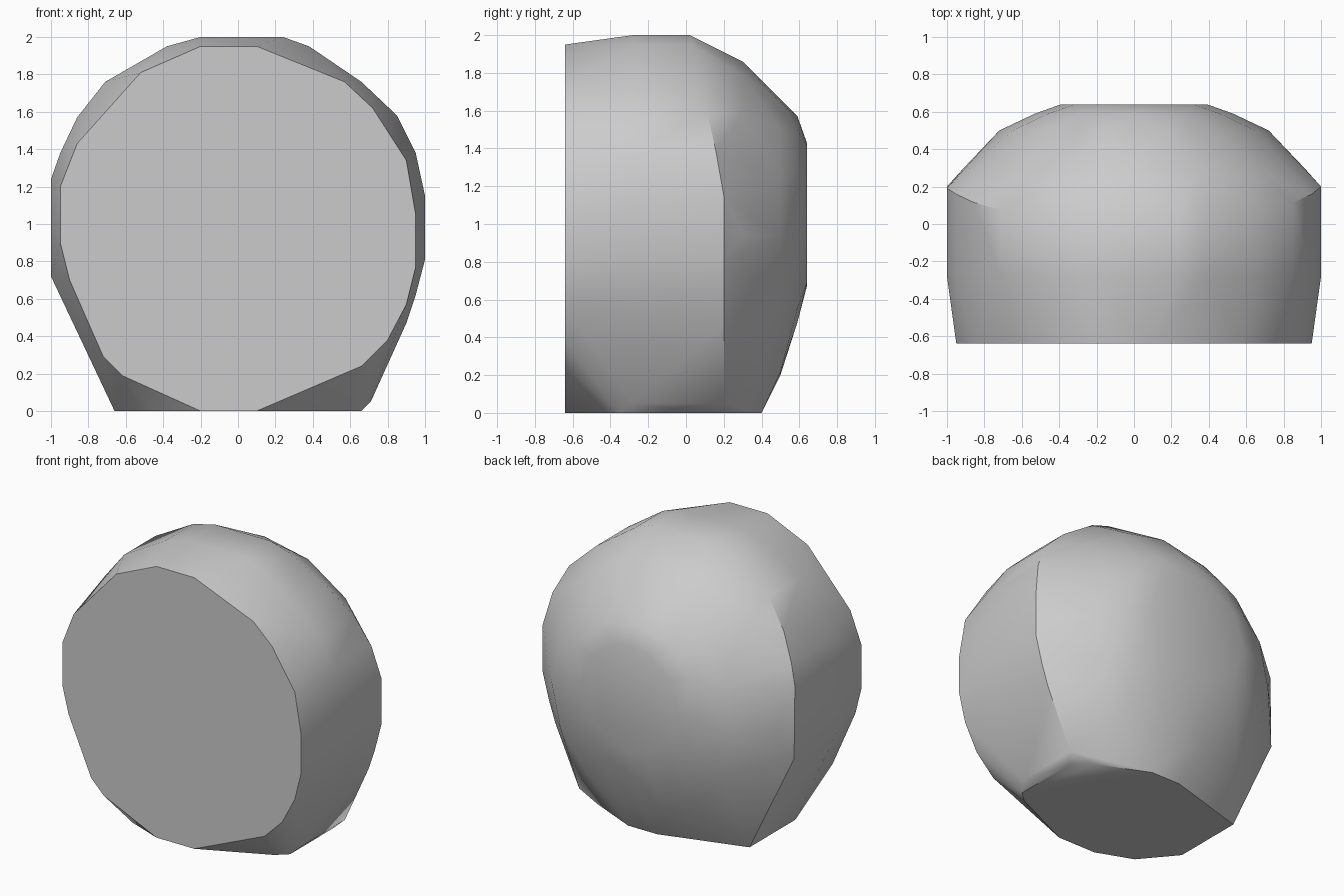
import bpy
import bmesh
from math import cos, sin, tau

cube = bpy.data.objects.get("Cube")
if cube:
    bpy.data.objects.remove(cube, do_unlink=True)

# Flat front outline (x, z)
FRONT = [(-.2, 1.95), (.1, 1.95), (.57, 1.76), (.72, 1.62), (.9, 1.34),
         (.95, 1.05), (.95, .77), (.9, .57), (.8, .38), (.66, .24),
         (.1, 0), (-.2, 0), (-.62, .19), (-.72, .29), (-.9, .7),
         (-.95, .9), (-.95, 1.2), (-.86, 1.43), (-.52, 1.81)]

# Widest outline around the body (x, z)
GIRTH = [(-.2, 2), (.24, 2), (.38, 1.95), (.66, 1.76), (.85, 1.58),
         (.95, 1.38), (1, 1.15), (1, .81), (.95, .62), (.9, .47),
         (.71, .05), (-1, .72), (-1, 1.24), (-.95, 1.38),
         (-.86, 1.57), (-.71, 1.76), (-.38, 1.95)]

# Flat base outline (x, y)
BASE = [(.58, -.42), (.66, -.35), (.66, .13), (.54, .24), (.18, .4),
        (-.05, .4), (-.66, .22), (-.66, -.3), (-.46, -.54)]

# Domed back: depth, half width, lowest and highest point, sides
BACK = [(.3, .91, .02, 1.86, 16), (.5, .72, .2, 1.66, 14),
        (.59, .53, .48, 1.57, 12), (.64, .39, .67, 1.43, 10)]


def oval(depth, half_width, low, high, sides):
    """Upright oval ring, with a vertex at each extreme."""
    middle, half_height = (low + high) / 2, (high - low) / 2
    turns = [tau * i / sides for i in range(sides)]
    return [(half_width * cos(t), depth, middle + half_height * sin(t))
            for t in turns] + [(0, depth, low), (0, depth, high)]


def rear_edge(z):
    """Depth of the shoulder crease, which moves forward near the top."""
    return .2 - .18 * max(0, z - 1.2) / .8


points = [(x, -.64, z) for x, z in FRONT]
points += [(x, -.28, z) for x, z in GIRTH]
points += [(x, rear_edge(z), z) for x, z in GIRTH]
points += [(x, y, 0) for x, y in BASE]
for ring in BACK:
    points += oval(*ring)

# Wrap the outlines in one faceted skin
bm = bmesh.new()
for point in points:
    bm.verts.new(point)
hull = bmesh.ops.convex_hull(bm, input=bm.verts)
loose = {g for g in hull["geom_interior"] + hull["geom_unused"]
         if isinstance(g, bmesh.types.BMVert)}
bmesh.ops.delete(bm, geom=list(loose), context="VERTS")
bmesh.ops.dissolve_limit(bm, angle_limit=.02, verts=bm.verts, edges=bm.edges)
bmesh.ops.recalc_face_normals(bm, faces=bm.faces)

mesh = bpy.data.meshes.new("rounded_body")
bm.to_mesh(mesh)
bm.free()
body = bpy.data.objects.new("rounded_body", mesh)
bpy.context.collection.objects.link(body)

# Plain grey surface
grey = bpy.data.materials.new("light_grey")
grey.use_nodes = True
colour = (.6, .6, .6, 1)
grey.diffuse_color = colour
grey.node_tree.nodes["Principled BSDF"].inputs["Base Color"].default_value = colour
mesh.materials.append(grey)

# Soft skin with crisp front and base edges
bpy.ops.object.select_all(action="DESELECT")
body.select_set(True)
bpy.context.view_layer.objects.active = body
bpy.ops.object.shade_smooth_by_angle(angle=.6)
